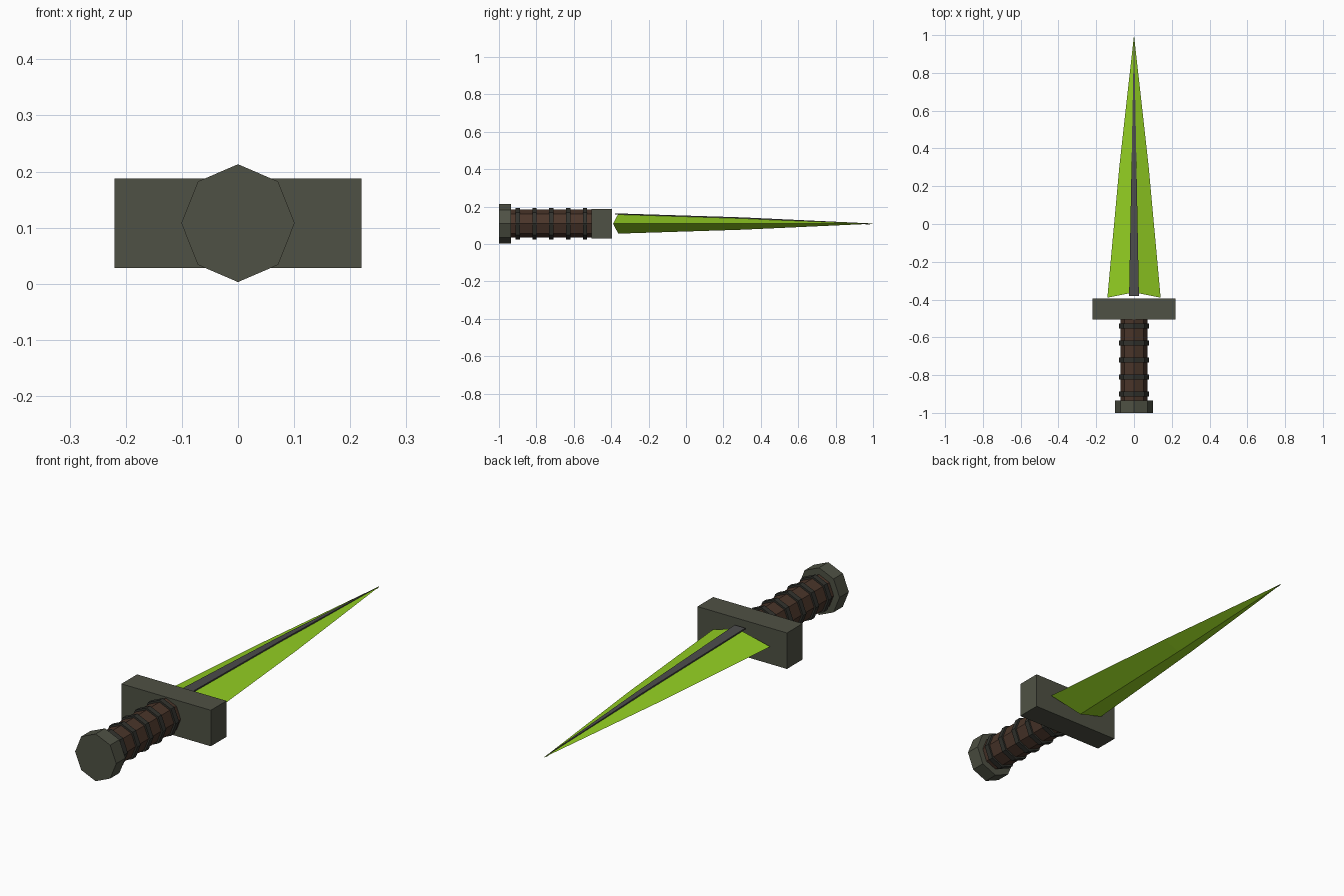
import bpy, bmesh, math

if "Cube" in bpy.data.objects:
    bpy.data.objects.remove(bpy.data.objects["Cube"])

CZ = 0.108          # height of the dagger's long axis


def material(name, rgb):
    m = bpy.data.materials.new(name)
    m.diffuse_color = (*rgb, 1.0)
    m.use_nodes = True
    m.node_tree.nodes["Principled BSDF"].inputs["Base Color"].default_value = m.diffuse_color
    return m


GREEN = material("blade green", (0.29, 0.62, 0.016))
METAL = material("dark olive metal", (0.078, 0.083, 0.058))
LEATHER = material("brown leather", (0.068, 0.036, 0.023))
BAND = material("dark band", (0.032, 0.033, 0.027))
FULLER = material("fuller grey", (0.072, 0.072, 0.072))


def finish(name, bm, mat):
    bmesh.ops.recalc_face_normals(bm, faces=bm.faces)
    me = bpy.data.meshes.new(name)
    bm.to_mesh(me)
    bm.free()
    me.materials.append(mat)
    ob = bpy.data.objects.new(name, me)
    bpy.context.collection.objects.link(ob)
    return ob


def loft(name, sections, mat):
    """Skin equal-length rings of points and cap both ends."""
    bm = bmesh.new()
    rings = [[bm.verts.new(p) for p in s] for s in sections]
    n = len(rings[0])
    for a, b in zip(rings, rings[1:]):
        for i in range(n):
            j = (i + 1) % n
            bm.faces.new((a[i], a[j], b[j], b[i]))
    for ring in (rings[0], rings[-1]):
        bm.faces.new(ring)
    return finish(name, bm, mat)


def octagon(y, rx, rz):
    return [(rx * math.sin(k * math.pi / 4), y, CZ + rz * math.cos(k * math.pi / 4))
            for k in range(8)]


def prism(name, y0, y1, rx, rz, mat):
    return loft(name, [octagon(y0, rx, rz), octagon(y1, rx, rz)], mat)


# Handle: pommel, grip and five raised bands
prism("pommel", -1.0, -0.935, 0.101, 0.105, METAL)
prism("grip", -0.94, -0.50, 0.072, 0.075, LEATHER)
for i in range(5):
    y = -0.54 - 0.09 * i
    prism(f"grip_band_{i + 1}", y - 0.012, y + 0.012, 0.080, 0.084, BAND)

# Crossguard block
loft("crossguard", [[(sx * 0.22, y, CZ + sz * 0.08)
                     for sx, sz in ((-1, -1), (1, -1), (1, 1), (-1, 1))]
                    for y in (-0.505, -0.395)], METAL)

# Blade: diamond section with a notched base, narrowing to a point
bm = bmesh.new()


def diamond(y_edge, y_ridge, w, t):
    return [bm.verts.new(p) for p in ((w, y_edge, CZ), (0, y_ridge, CZ + t),
                                      (-w, y_edge, CZ), (0, y_ridge, CZ - t))]


base = diamond(-0.39, -0.362, 0.141, 0.053)
mid = diamond(0.30, 0.30, 0.078, 0.032)
heart = bm.verts.new((0, -0.362, CZ))
tip = bm.verts.new((0, 1.0, CZ))
for i in range(4):
    j = (i + 1) % 4
    bm.faces.new((heart, base[j], base[i]))
    bm.faces.new((base[i], base[j], mid[j], mid[i]))
    bm.faces.new((mid[i], mid[j], tip))
finish("blade", bm, GREEN)

# Fuller: thin tapering strip lying along the upper ridge only
loft("fuller_strip", [[(-w, y, z - 0.006), (w, y, z - 0.006), (w, y, z), (-w, y, z)]
                      for y, w, z in ((-0.38, 0.026, CZ + 0.0555),
                                      (0.30, 0.0134, CZ + 0.034),
                                      (0.985, 0.0004, CZ + 0.002))], FULLER)
